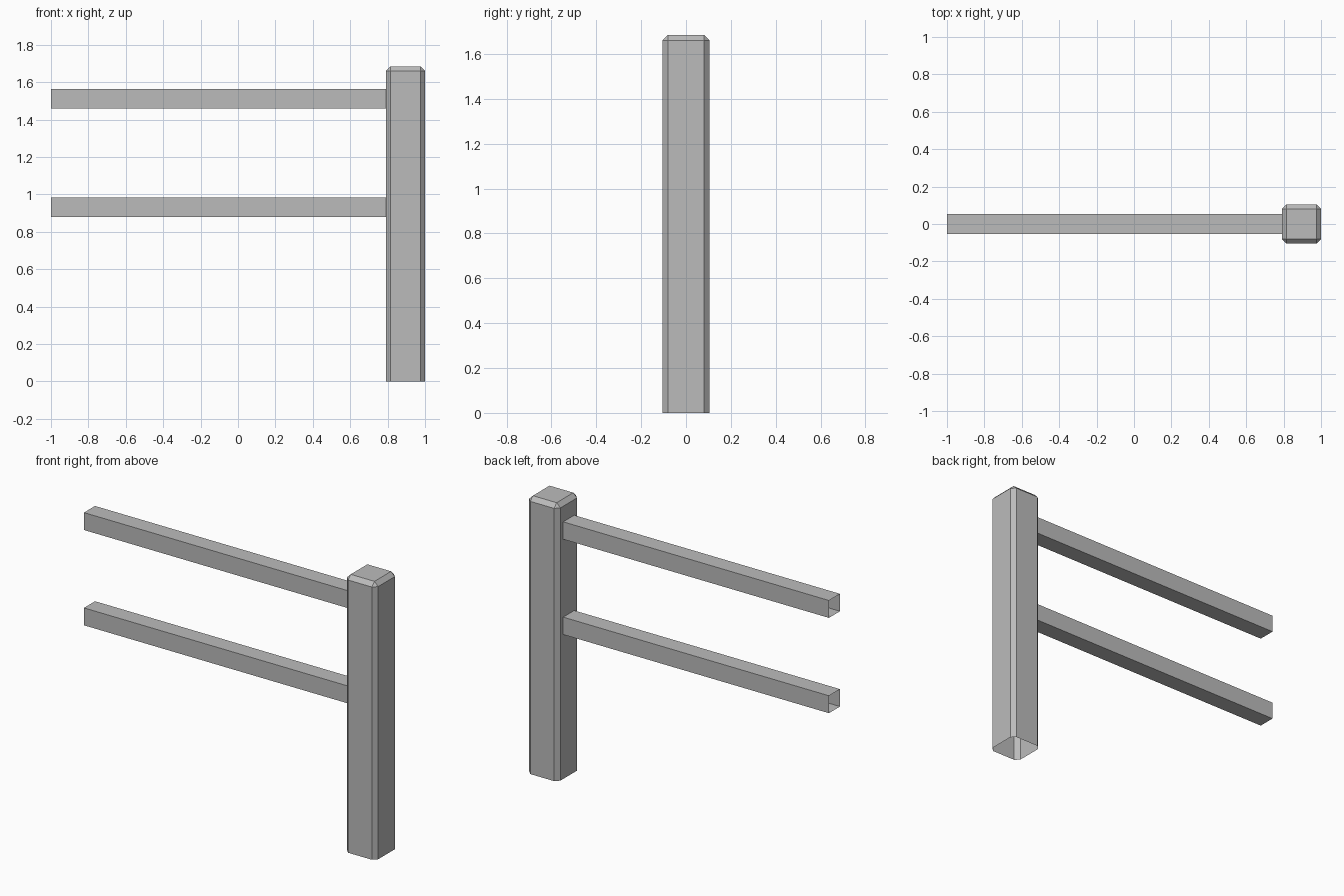
import bpy
import bmesh
from mathutils import Matrix, Vector

cube = bpy.data.objects.get("Cube")
if cube:
    bpy.data.objects.remove(cube, do_unlink=True)

# Single grey paint
GREY = (0.5, 0.5, 0.5, 1.0)
grey = bpy.data.materials.new("plain_grey")
grey.use_nodes = True
grey.diffuse_color = GREY
grey.node_tree.nodes["Principled BSDF"].inputs["Base Color"].default_value = GREY


def hollow_box(name, low, high, open_dirs, chamfer=0.0):
    """Box between two corners, without the faces that look along open_dirs."""
    low, high = Vector(low), Vector(high)
    bm = bmesh.new()
    bmesh.ops.create_cube(bm, size=1, matrix=Matrix.LocRotScale(
        (low + high) / 2, None, high - low))
    if chamfer:
        # Chamfer every edge except those around the base
        edges = [e for e in bm.edges
                 if any(v.co.z > low.z + chamfer for v in e.verts)]
        bmesh.ops.bevel(bm, geom=edges, offset=chamfer, segments=1,
                        affect='EDGES', profile=0.5)
    bm.normal_update()
    ends = [f for f in bm.faces
            if any(f.normal.dot(Vector(d)) > 0.99 for d in open_dirs)]
    bmesh.ops.delete(bm, geom=ends, context='FACES')
    mesh = bpy.data.meshes.new(name)
    bm.to_mesh(mesh)
    bm.free()
    mesh.materials.append(grey)
    obj = bpy.data.objects.new(name, mesh)
    bpy.context.collection.objects.link(obj)
    return obj


# Chamfered post, open underneath
POST_HALF = 0.105
POST_INNER = 1 - 2 * POST_HALF
hollow_box("post", (POST_INNER, -POST_HALF, 0), (1, POST_HALF, 1.685),
           [(0, 0, -1)], chamfer=0.025)

# Two square rails, open at both ends
RAIL_HALF = 0.053
for name, z in (("lower_rail", 0.932), ("upper_rail", 1.512)):
    hollow_box(name, (-1, -RAIL_HALF, z - RAIL_HALF),
               (POST_INNER, RAIL_HALF, z + RAIL_HALF),
               [(-1, 0, 0), (1, 0, 0)])
